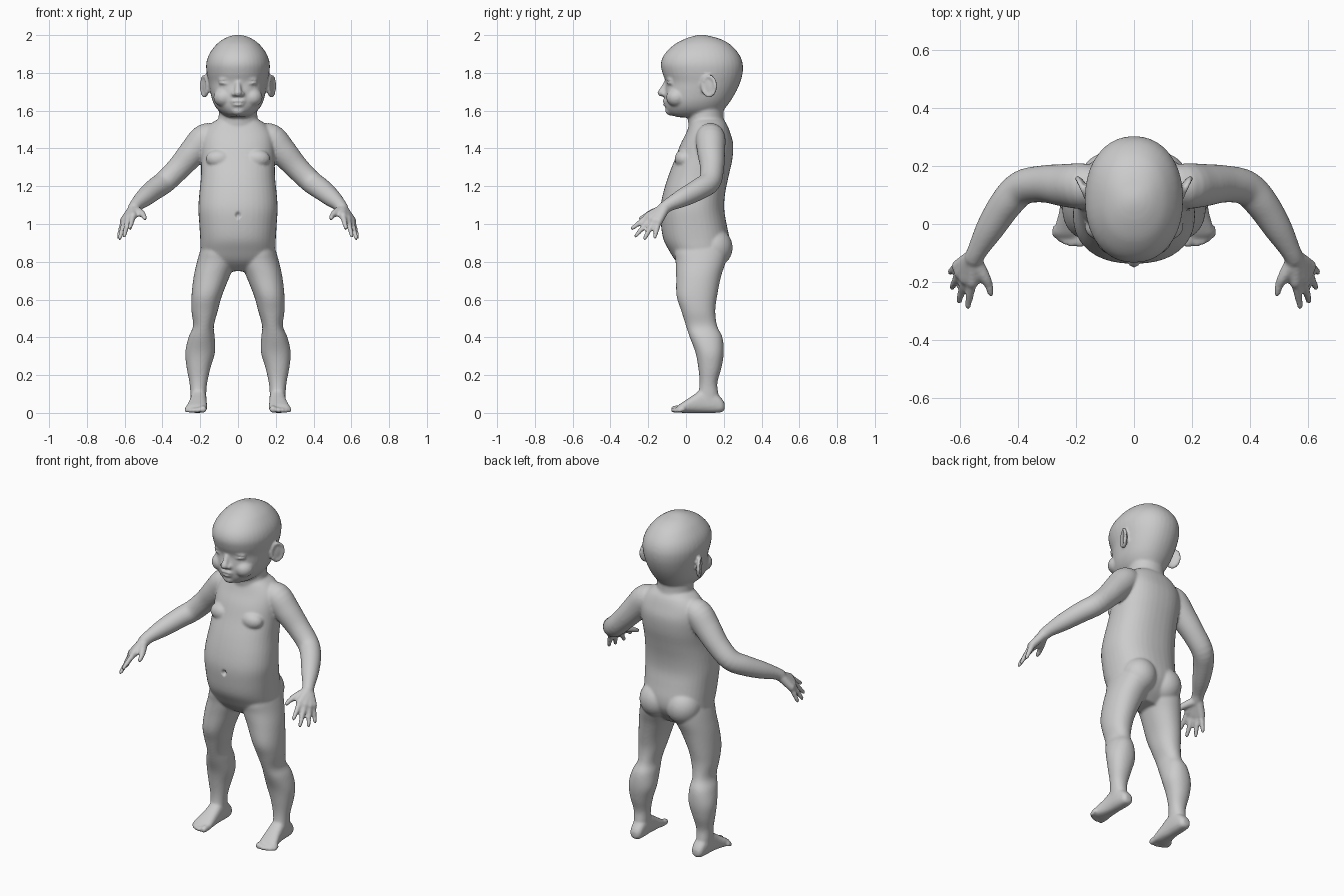
import bpy, bmesh, math
from mathutils import Vector, Matrix

if "Cube" in bpy.data.objects:
    bpy.data.objects.remove(bpy.data.objects["Cube"])

parts = []


def finish(name, bm, mirror=False):
    if mirror:
        dup = bmesh.ops.duplicate(bm, geom=bm.verts[:] + bm.edges[:] + bm.faces[:])
        for v in dup["geom"]:
            if isinstance(v, bmesh.types.BMVert):
                v.co.x *= -1
    bmesh.ops.recalc_face_normals(bm, faces=bm.faces[:])
    me = bpy.data.meshes.new(name)
    bm.to_mesh(me)
    bm.free()
    ob = bpy.data.objects.new(name, me)
    bpy.context.collection.objects.link(ob)
    parts.append(ob)
    return ob


def spline(rows, steps=4):
    """Catmull-Rom resampling of equal-length tuples."""
    out = []
    for i in range(len(rows) - 1):
        p = [rows[max(0, min(len(rows) - 1, i + k))] for k in (-1, 0, 1, 2)]
        for s in range(steps):
            t = s / steps
            out.append([0.5 * (2 * b + (c - a) * t + (2 * a - 5 * b + 4 * c - d) * t * t
                               + (3 * b - a - 3 * c + d) * t ** 3) for a, b, c, d in zip(*p)])
    return out + [list(rows[-1])]


def skin(bm, rings):
    for r, q in zip(rings, rings[1:]):
        n = len(r)
        for i in range(n):
            bm.faces.new((r[i], r[(i + 1) % n], q[(i + 1) % n], q[i]))
    bm.faces.new(rings[0])
    bm.faces.new(rings[-1])


def loft(name, rows, axis="z", power=2.0, mirror=False, n=40):
    """Rows are (station, a0, a1, b0, b1): an oval filling that rectangle."""
    bm = bmesh.new()
    rings = []
    for t, a0, a1, b0, b1 in spline(rows):
        ring = []
        for i in range(n):
            c, s = math.cos(math.tau * i / n), math.sin(math.tau * i / n)
            a = (a0 + a1) / 2 + (a1 - a0) / 2 * math.copysign(abs(c) ** (2 / power), c)
            b = (b0 + b1) / 2 + (b1 - b0) / 2 * math.copysign(abs(s) ** (2 / power), s)
            ring.append(bm.verts.new((a, b, t) if axis == "z" else (a, t, b)))
        rings.append(ring)
    skin(bm, rings)
    return finish(name, bm, mirror)


def tube(name, rows, n=20, mirror=True):
    """Rows are (x, y, z, radius); ends are rounded with a ball."""
    bm = bmesh.new()
    pts = spline(rows)
    rings = []
    for i, p in enumerate(pts):
        d = Vector(pts[min(i + 1, len(pts) - 1)][:3]) - Vector(pts[max(i - 1, 0)][:3])
        u = d.cross(Vector((0.3, 0.9, 0.4))).normalized()
        w = d.cross(u).normalized()
        rings.append([bm.verts.new(Vector(p[:3]) + p[3] * (u * math.cos(math.tau * k / n) + w * math.sin(math.tau * k / n)))
                      for k in range(n)])
    skin(bm, rings)
    bmesh.ops.create_uvsphere(bm, u_segments=n, v_segments=12, radius=rows[-1][3],
                              matrix=Matrix.Translation(rows[-1][:3]))
    return finish(name, bm, mirror)


def ball(name, loc, size, rot=0, mirror=True):
    bm = bmesh.new()
    bmesh.ops.create_uvsphere(bm, u_segments=28, v_segments=18, radius=1,
                              matrix=Matrix.Translation(loc) @ Matrix.Rotation(rot, 4, "Z") @ Matrix.Diagonal((*size, 1)))
    return finish(name, bm, mirror)


def sym(rows):
    return [(z, -w, w, f, b) for z, w, f, b in rows]


# torso and neck
loft("torso", sym([(.75, .10, .01, .14), (.80, .18, -.05, .19), (.86, .197, -.09, .225), (.92, .20, -.12, .23),
                   (1.0, .205, -.133, .215), (1.08, .21, -.136, .202), (1.16, .205, -.122, .207),
                   (1.25, .196, -.095, .225), (1.34, .195, -.06, .245), (1.42, .195, -.03, .25),
                   (1.48, .185, 0, .235), (1.53, .145, .02, .215), (1.56, .095, .03, .19)]), power=2.3)
loft("neck", sym([(1.46, .13, .02, .21), (1.53, .108, .012, .205), (1.58, .102, .01, .198), (1.66, .10, .02, .2)]))
ball("buttock", (.088, .145, .875), (.10, .102, .105))
ball("breast", (.10, -.01, 1.345), (.07, .05, .05))

# head and face
loft("head", sym([(1.565, .05, -.04, .14), (1.58, .08, -.085, .18), (1.61, .112, -.105, .205), (1.65, .134, -.112, .235),
                  (1.70, .147, -.112, .265), (1.75, .156, -.108, .287), (1.80, .166, -.125, .30),
                  (1.85, .168, -.133, .30), (1.90, .152, -.113, .28), (1.95, .115, -.062, .235),
                  (1.98, .075, -.005, .18), (1.995, .04, .04, .125), (2.001, .012, .07, .095)]), power=2.15)
ball("cheek", (.075, -.05, 1.67), (.055, .055, .05))
ball("chin", (0, -.075, 1.60), (.04, .035, .027), mirror=False)
tube("nose", [(0, -.10, 1.755, .014), (0, -.118, 1.72, .016), (0, -.13, 1.695, .021)], mirror=False)
ball("nostril", (.022, -.115, 1.688), (.014, .016, .012))
ball("upper_lip", (0, -.106, 1.65), (.04, .020, .011), mirror=False)
ball("lower_lip", (0, -.105, 1.632), (.032, .018, .010), mirror=False)
for z in (1.763, 1.747):
    ball("eyelid", (.072, -.083, z), (.033, .018, .010), .35)

# ears
ball("ear", (.172, .125, 1.725), (.012, .038, .055), -.45)
bm = bmesh.new()
rings = []
for i in range(32):
    t = math.tau * i / 32
    c = Vector((.178 + .016 * math.cos(t), .122 + .034 * math.cos(t), 1.73 + .052 * math.sin(t)))
    out = Vector((0, math.cos(t), math.sin(t)))
    rings.append([bm.verts.new(c + .010 * (out * math.cos(k * math.tau / 10) + Vector((1, 0, 0)) * math.sin(k * math.tau / 10)))
                  for k in range(10)])
for i in range(32):
    r, q = rings[i], rings[(i + 1) % 32]
    for k in range(10):
        bm.faces.new((r[k], r[(k + 1) % 10], q[(k + 1) % 10], q[k]))
finish("ear_rim", bm, True)

# arms
tube("arm", [(.10, .13, 1.465, .06), (.17, .13, 1.455, .078), (.235, .133, 1.385, .074), (.31, .138, 1.30, .064),
             (.385, .125, 1.225, .060), (.44, .07, 1.185, .057), (.495, -.015, 1.14, .049), (.535, -.085, 1.105, .036),
             (.55, -.115, 1.085, .033)], n=28)

# hands: palm bones, fingers and thumb
wrist = (.552, -.11, 1.085, .027)
for knuckle, tip in (((.556, -.20, 1.042), (.572, -.283, .978)), ((.58, -.188, 1.028), (.602, -.265, .938)),
                     ((.598, -.168, 1.018), (.626, -.218, .925)), ((.606, -.145, 1.014), (.632, -.165, .932))):
    mid = [(a + b) / 2 for a, b in zip(knuckle, tip)]
    tube("palm_bone", [wrist, (*knuckle, .022)])
    tube("finger", [(*knuckle, .017), (*mid, .0145), (*tip, .011)])
tube("thumb", [(.548, -.125, 1.075, .026), (.518, -.175, 1.06, .021), (.50, -.21, 1.045, .016), (.493, -.238, 1.03, .012)])

# legs
loft("leg", [(.92, .05, .18, -.03, .18), (.86, .02, .20, -.06, .215), (.80, .012, .217, -.055, .21),
             (.72, .045, .235, -.052, .185), (.62, .085, .246, -.05, .165), (.54, .107, .246, -.025, .155),
             (.46, .128, .238, 0, .165), (.40, .123, .262, .02, .193), (.32, .122, .279, .05, .20),
             (.24, .145, .272, .065, .188), (.16, .163, .257, .072, .166), (.10, .168, .252, .062, .172),
             (.04, .168, .25, .03, .185)], power=2.15, mirror=True)

# feet and toes
loft("foot", [(.205, .19, .225, .018, .05), (.19, .173, .24, .004, .075), (.15, .167, .248, 0, .11),
              (.09, .166, .252, 0, .125), (.04, .165, .258, 0, .095), (-.01, .164, .272, 0, .062),
              (-.035, .167, .275, .002, .045), (-.048, .18, .262, .008, .032)], axis="y", power=2.5, mirror=True)
for i, (tip, r) in enumerate(((-.062, .019), (-.066, .014), (-.06, .013), (-.05, .012), (-.036, .012))):
    x = (.183, .212, .234, .253, .27)[i]
    tube("toe", [(x, -.01, .024, r), (x + .002, tip, r, r)])

# fuse all parts into one soft skin
bpy.ops.object.select_all(action="DESELECT")
for ob in parts:
    ob.select_set(True)
body = parts[0]
bpy.context.view_layer.objects.active = body
bpy.ops.object.join()
body.name = "infant_figure"
rm = body.modifiers.new("fuse", "REMESH")
rm.mode, rm.voxel_size = "VOXEL", .0075
sm = body.modifiers.new("soften", "SMOOTH")
sm.factor, sm.iterations = .5, 5
for m in ("fuse", "soften"):
    bpy.ops.object.modifier_apply(modifier=m)

# navel, eye corners and mouth line pressed into the skin
dents = [((0, -.135, 1.045), (.014, .05, .02), .018), ((0, -.125, 1.641), (.035, .04, .006), .007)]
dents += [((s * .072, -.10, 1.755), (.03, .05, .006), .004) for s in (-1, 1)]
for v in body.data.vertices:
    for c, r, depth in dents:
        d = sum(((v.co[k] - c[k]) / r[k]) ** 2 for k in range(3))
        if d < 1:
            v.co.y += depth * (1 - d)
bpy.ops.object.shade_smooth()
